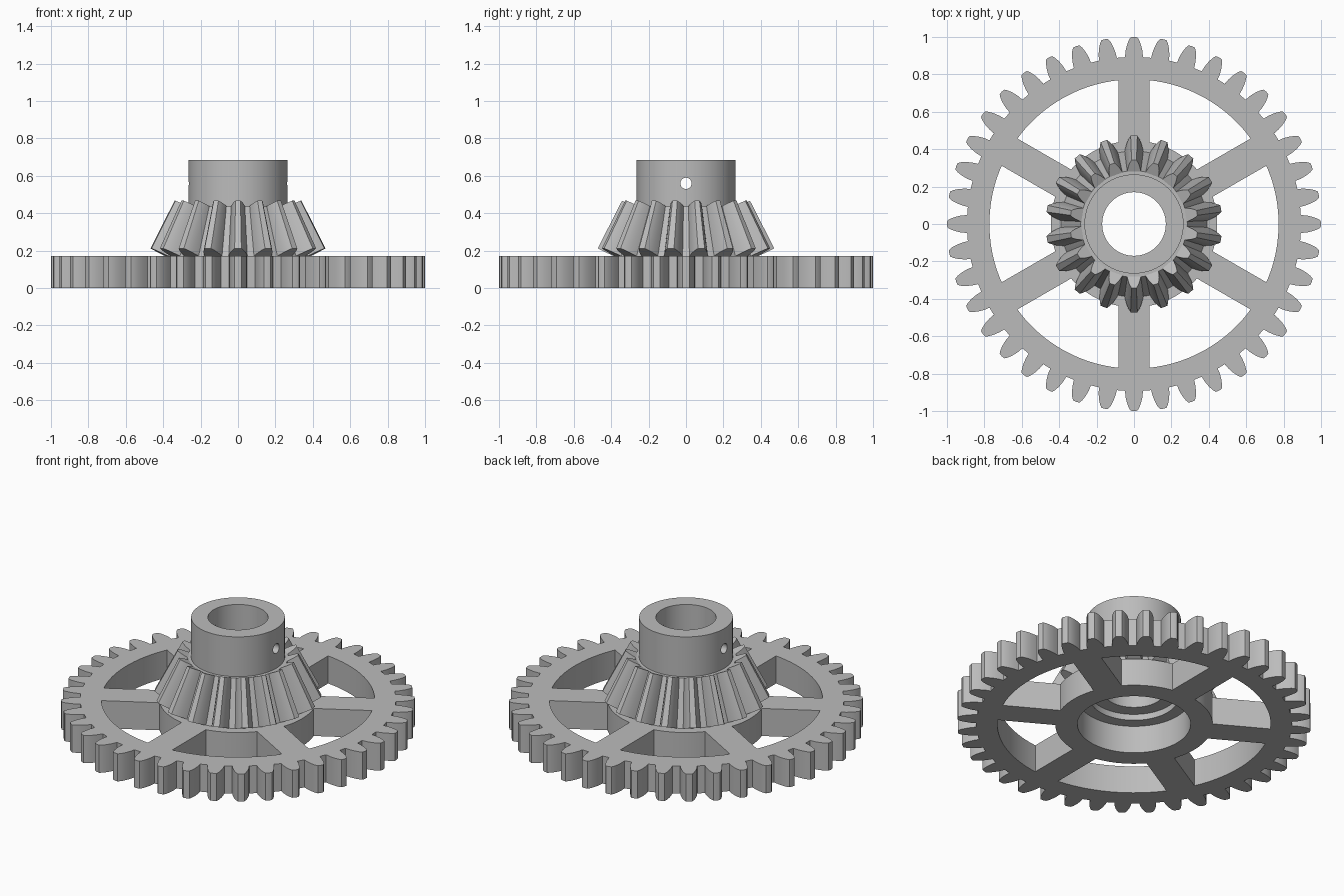
import bpy, bmesh
from math import sin, cos, pi, asin, radians

cube = bpy.data.objects.get("Cube")
if cube:
    bpy.data.objects.remove(cube, do_unlink=True)

# One plain metal for the whole gear
steel = bpy.data.materials.new("light grey metal")
steel.use_nodes = True
GREY = (0.5, 0.5, 0.5, 1)
steel.diffuse_color = GREY
steel.node_tree.nodes["Principled BSDF"].inputs["Base Color"].default_value = GREY

THICK = 0.172          # spur gear thickness
BORE = 0.17            # shaft hole radius


def activate(ob):
    bpy.ops.object.select_all(action="DESELECT")
    ob.select_set(True)
    bpy.context.view_layer.objects.active = ob


def finish(ob):
    ob.data.materials.clear()
    ob.data.materials.append(steel)
    activate(ob)
    bpy.ops.object.shade_smooth_by_angle(angle=radians(25))


def mesh_object(name, bm):
    bmesh.ops.recalc_face_normals(bm, faces=bm.faces)
    me = bpy.data.meshes.new(name)
    bm.to_mesh(me)
    bm.free()
    ob = bpy.data.objects.new(name, me)
    bpy.context.collection.objects.link(ob)
    return ob


def polar(r, a):
    return (r * cos(a), r * sin(a))


def arc(r, a0, a1, n):
    return [polar(r, a0 + (a1 - a0) * i / n) for i in range(n + 1)]


# Outlines of the spur gear: toothed rim, six windows and the centre hole
def toothed_outline(count):
    flank = [(0.893, 0.054), (0.925, 0.049), (0.955, 0.04), (0.982, 0.029), (0.998, 0.018)]
    pts = []
    for i in range(count):
        a = 2 * pi * i / count
        pts += [polar(r, a - w) for r, w in flank]
        pts.append(polar(1.0, a))
        pts += [polar(r, a + w) for r, w in reversed(flank)]
    return pts


def window_outline(mid, inner, outer, half_spoke):
    ao = pi / 6 - asin(half_spoke / outer)
    ai = pi / 6 - asin(half_spoke / inner)
    return arc(outer, mid - ao, mid + ao, 20) + arc(inner, mid + ai, mid - ai, 14)


outlines = [toothed_outline(40), arc(0.32, 0, 2 * pi, 72)[:-1]]
outlines += [window_outline(k * pi / 3, 0.445, 0.773, 0.084) for k in range(6)]

curve = bpy.data.curves.new("spur_gear", "CURVE")
curve.dimensions = "2D"
curve.fill_mode = "BOTH"
curve.extrude = THICK / 2
for pts in outlines:
    s = curve.splines.new("POLY")
    s.points.add(len(pts) - 1)
    for p, (x, y) in zip(s.points, pts):
        p.co = (x, y, 0, 1)
    s.use_cyclic_u = True
spur = bpy.data.objects.new("spur_gear", curve)
bpy.context.collection.objects.link(spur)
activate(spur)
bpy.ops.object.convert(target="MESH")
spur = bpy.context.object
bm = bmesh.new()
bm.from_mesh(spur.data)
bmesh.ops.translate(bm, verts=bm.verts, vec=(0, 0, THICK / 2))
bmesh.ops.remove_doubles(bm, verts=bm.verts, dist=0.0001)
bmesh.ops.recalc_face_normals(bm, faces=bm.faces)
bm.to_mesh(spur.data)
bm.free()
finish(spur)

# Turned core: bevel cone, collar and stepped bore
profile = [(0.39, THICK), (0.285, 0.437), (0.265, 0.437), (0.265, 0.685),
           (BORE, 0.685), (BORE, 0.21), (0.25, 0.21), (0.25, THICK)]
SEG = 96
bm = bmesh.new()
rings = []
for i in range(SEG):
    a = 2 * pi * i / SEG
    rings.append([bm.verts.new((*polar(r, a), z)) for r, z in profile])
for i in range(SEG):
    p, q = rings[i], rings[(i + 1) % SEG]
    for j in range(len(profile)):
        k = (j + 1) % len(profile)
        bm.faces.new((p[j], q[j], q[k], p[k]))
core = mesh_object("bevel_core_and_collar", bm)

# Set screw hole through both collar walls
bpy.ops.mesh.primitive_cylinder_add(vertices=32, radius=0.03, depth=0.8,
                                    location=(0, 0, 0.56), rotation=(0, pi / 2, 0))
cutter = bpy.context.object
cutter.name = "set_screw_cutter"
cutter.hide_render = True
cut = core.modifiers.new("set_screw_hole", "BOOLEAN")
cut.operation = "DIFFERENCE"
cut.solver = "EXACT"
cut.object = cutter
activate(core)
bpy.ops.object.modifier_apply(modifier=cut.name)
bpy.data.objects.remove(cutter, do_unlink=True)
finish(core)

# Bevel teeth: one section at the heel lofted to a smaller one at the toe
half = [(-0.12, 0.052), (0.15, 0.048), (0.5, 0.04), (0.8, 0.029), (1.0, 0.018)]
shape = [(t, -w) for t, w in half] + [(t, w) for t, w in reversed(half)]
ends = [((0.385, 0.17), (0.472, 0.212), 1.0),
        ((0.28, 0.437), (0.342, 0.467), 0.73)]
TEETH = 18
bm = bmesh.new()
for i in range(TEETH):
    a = pi / 2 + 2 * pi * i / TEETH
    loops = []
    for (r0, z0), (r1, z1), scale in ends:
        loop = []
        for t, w in shape:
            r, z, w = r0 + (r1 - r0) * t, z0 + (z1 - z0) * t, w * scale
            loop.append(bm.verts.new((r * cos(a) - w * sin(a), r * sin(a) + w * cos(a), z)))
        loops.append(loop)
    heel, toe = loops
    n = len(shape)
    bm.faces.new(heel)
    bm.faces.new(toe[::-1])
    for j in range(n):
        k = (j + 1) % n
        bm.faces.new((heel[j], toe[j], toe[k], heel[k]))
finish(mesh_object("bevel_teeth", bm))
